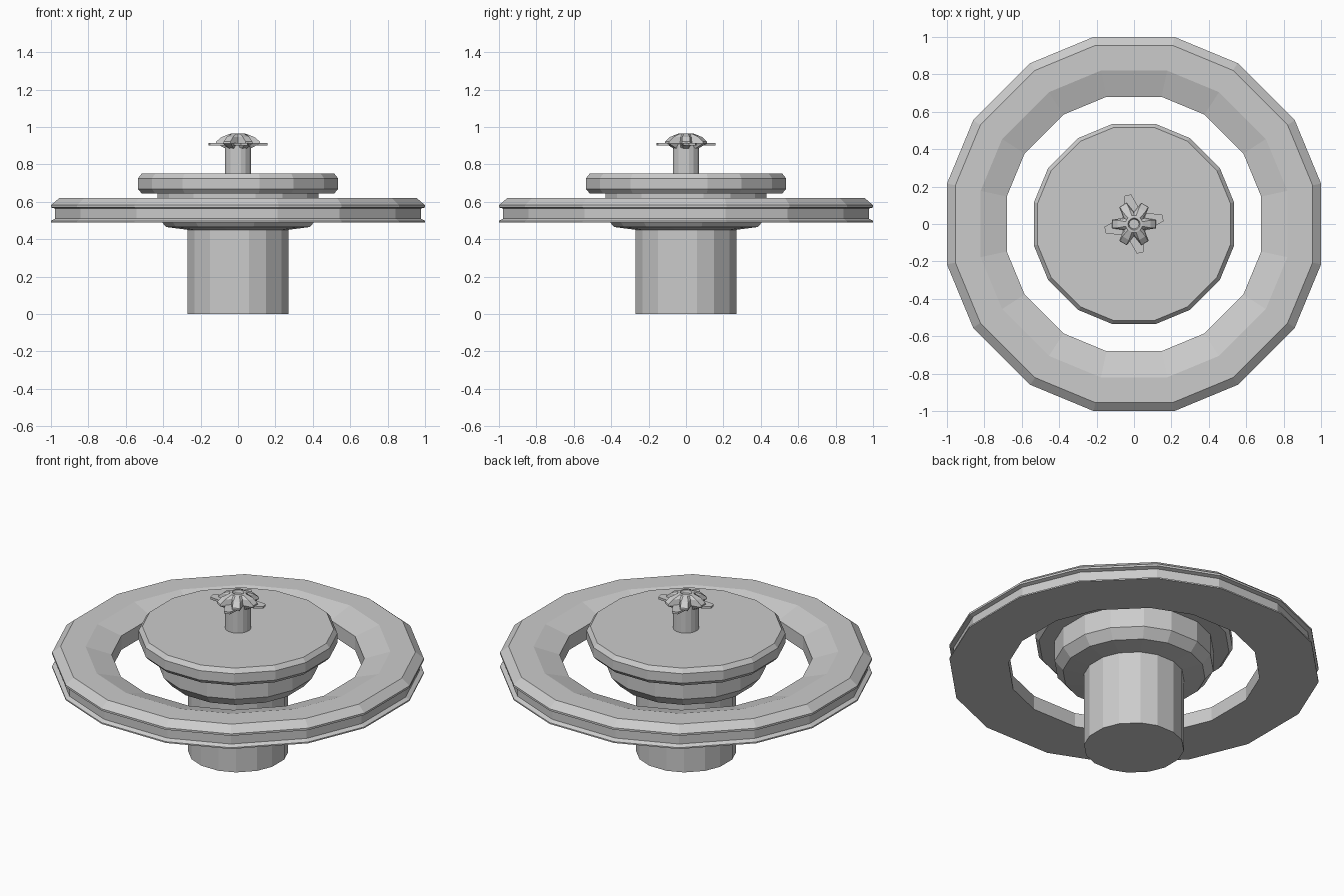
import bpy, bmesh
from math import cos, sin, radians, pi

if "Cube" in bpy.data.objects:
    bpy.data.objects.remove(bpy.data.objects["Cube"])

# sixteen corner angles: each main side slightly wider than the diagonals between them
CORNERS = [radians(45 * k + s * 12.2) for k in range(8) for s in (-1, 1)]
FLAT = cos(radians(12.2))


def loft(name, loops, closed=False):
    """Skin a stack of equal-length point loops; cap the ends or close it into a ring."""
    bm = bmesh.new()
    rows = [[bm.verts.new(p) for p in loop] for loop in loops]
    n = len(rows[0])
    pairs = list(zip(rows, rows[1:])) + ([(rows[-1], rows[0])] if closed else [])
    for a, b in pairs:
        for i in range(n):
            j = (i + 1) % n
            bm.faces.new((a[i], a[j], b[j], b[i]))
    if not closed:
        bm.faces.new(rows[0][::-1])
        bm.faces.new(rows[-1])
    bmesh.ops.recalc_face_normals(bm, faces=bm.faces)
    mesh = bpy.data.meshes.new(name)
    bm.to_mesh(mesh)
    bm.free()
    ob = bpy.data.objects.new(name, mesh)
    bpy.context.collection.objects.link(ob)
    return ob


def turned(name, profile, closed=False):
    """Turn an (across-flats radius, z) profile into a sixteen-sided part."""
    return loft(name, [[(r / FLAT * cos(a), r / FLAT * sin(a), z) for a in CORNERS]
                       for r, z in profile], closed)


# Base column
turned("base_column", [(0.27, 0), (0.27, 0.5)])

# Hub under the disc, tapered at its lower edge
turned("hub", [(0.27, 0.45), (0.385, 0.465), (0.43, 0.52), (0.43, 0.66)])

# Chamfered disc
turned("disc", [(0.515, 0.645), (0.535, 0.668), (0.535, 0.725), (0.515, 0.75)])

# Floating ring with a groove around its rim
turned("outer_ring", [(0.68, 0.49), (1.0, 0.49), (1.0, 0.498), (0.978, 0.51),
                      (0.978, 0.563), (1.0, 0.57), (1.0, 0.582), (0.955, 0.62),
                      (0.82, 0.62), (0.68, 0.575)], closed=True)

# Stem
turned("stem", [(0.07, 0.74), (0.07, 0.91)])

# Four thin blades below the knob
for k in range(4):
    a = radians(12 + 90 * k)
    outline = [(0.03, -0.045), (0.095, -0.038), (0.158, -0.018),
               (0.158, 0.018), (0.095, 0.038), (0.03, 0.045)]
    loft(f"blade_{k + 1}", [[(x * cos(a) - y * sin(a), x * sin(a) + y * cos(a), z)
                             for x, y in outline] for z in (0.902, 0.915)])


# Six-armed knob with a dimpled top
def star(tip, valley, spread, z):
    loop = []
    for k in range(6):
        for r, off in ((tip, -spread), (tip, spread), (valley, 30)):
            a = radians(60 * k + off)
            loop.append((r * cos(a), r * sin(a), z))
    return loop


loft("knob", [star(0.07, 0.06, 12, 0.885), star(0.12, 0.065, 11, 0.912),
              star(0.118, 0.062, 10, 0.922), star(0.09, 0.056, 13, 0.946),
              star(0.046, 0.045, 15, 0.963), star(0.032, 0.032, 12, 0.965),
              star(0.026, 0.026, 12, 0.95)])
